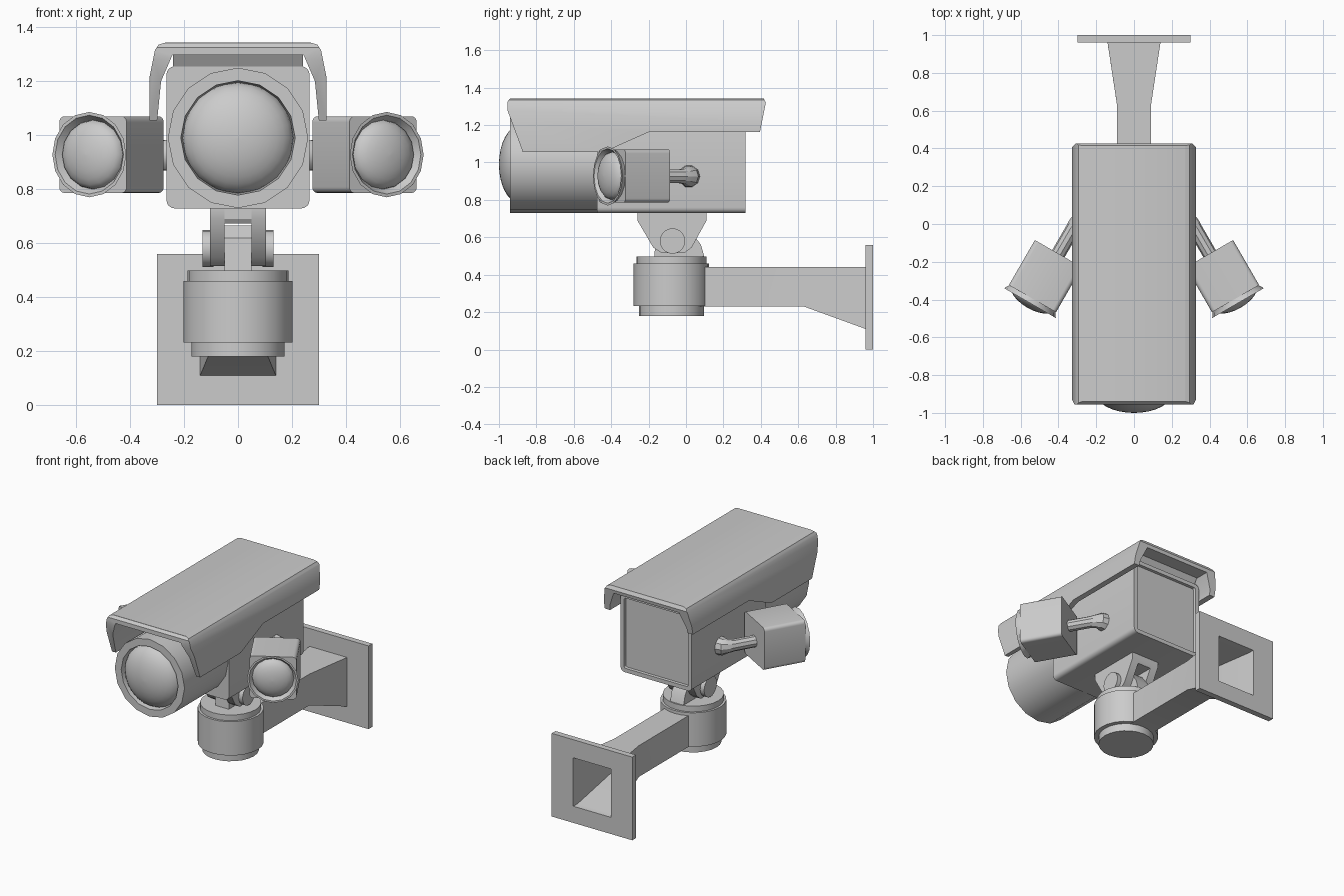
import bpy, bmesh, math
from mathutils import Vector, Matrix

if "Cube" in bpy.data.objects:
    bpy.data.objects.remove(bpy.data.objects["Cube"])

X, Y, Z, FRONT = (1, 0, 0), (0, 1, 0), (0, 0, 1), (0, -1, 0)


def rect(w, h, z, r=0.0, cy=0.0):
    """Rectangle ring of half sizes w, h with optional rounded corners."""
    pts = []
    for k, (sx, sy) in enumerate([(1, 1), (-1, 1), (-1, -1), (1, -1)]):
        for i in range(5 if r else 1):
            a = math.radians(90 * k + 22.5 * i)
            pts.append((sx * (w - r) + r * math.cos(a),
                        cy + sy * (h - r) + r * math.sin(a), z))
    return pts


def circle(r, z, n):
    return [(r * math.cos(2 * math.pi * i / n), r * math.sin(2 * math.pi * i / n), z)
            for i in range(n)]


def loft(name, rings, axis=Z, origin=(0, 0, 0), mirror=False):
    """Skin a list of rings; local z follows axis, local y is up."""
    mat = Matrix.Translation(origin) @ Vector(axis).to_track_quat('Z', 'Y').to_matrix().to_4x4()
    bm = bmesh.new()
    vs = [[bm.verts.new(mat @ Vector(p)) for p in ring] for ring in rings]
    n = len(vs[0])
    for a, b in zip(vs, vs[1:]):
        for i in range(n):
            bm.faces.new((a[i], a[(i + 1) % n], b[(i + 1) % n], b[i]))
    bm.faces.new(vs[0][::-1])
    bm.faces.new(vs[-1])
    bmesh.ops.remove_doubles(bm, verts=bm.verts, dist=1e-5)
    bmesh.ops.recalc_face_normals(bm, faces=bm.faces)
    me = bpy.data.meshes.new(name)
    bm.to_mesh(me)
    bm.free()
    ob = bpy.data.objects.new(name, me)
    bpy.context.collection.objects.link(ob)
    finish(ob, mirror)
    return ob


def finish(ob, mirror=False):
    bpy.ops.object.select_all(action='DESELECT')
    ob.select_set(True)
    bpy.context.view_layer.objects.active = ob
    bpy.ops.object.shade_smooth_by_angle(angle=math.radians(32))
    if mirror:
        ob.modifiers.new("mirror", 'MIRROR')


def lathe(name, profile, n, axis=Z, origin=(0, 0, 0), mirror=False):
    return loft(name, [circle(r, z, n) for r, z in profile], axis, origin, mirror)


def prism(name, poly, a, b, axis, mirror=False):
    return loft(name, [[(u, v, t) for u, v in poly] for t in (a, b)], axis, mirror=mirror)


def dome(r, base, height, steps=8):
    return [(r * math.cos(math.pi / 2 * i / steps) if i < steps else 0.002,
             base + height * math.sin(math.pi / 2 * i / steps)) for i in range(steps + 1)]


# wall plate and hollow tapering arm
loft("wall_bracket", [
    rect(.09, .105, 0, 0, .335), rect(.09, .105, .63, 0, .335), rect(.14, .165, .96, 0, .275),
    rect(.30, .28, .96, 0, .28), rect(.30, .28, 1.0, 0, .28),
    rect(.14, .163, 1.0, 0, .275), rect(.135, .16, .96, 0, .275),
    rect(.085, .10, .63, 0, .335), rect(.085, .10, .12, 0, .335)], Y)

# turning base
lathe("pan_base", [(.173, .18), (.173, .232), (.202, .232), (.202, .46),
                   (.187, .46), (.187, .498)], 24, Z, (0, -.078, 0))

# tilt joint: fixed lug, fork and pins
prism("base_lug", [(-.17, .49), (.10, .49), (.08, .56), (.02, .64), (-.03, .665),
                   (-.11, .665), (-.16, .62)], -.05, .05, X)
prism("fork_leg", [(-.26, .735), (-.26, .69), (-.175, .545), (-.13, .515), (-.01, .515),
                   (.03, .545), (.11, .69), (.11, .735)], .05, .103, X, True)
prism("fork_bridge", [(-.26, .735), (-.26, .69), (-.248, .672), (.10, .672), (.11, .69),
                      (.11, .735)], -.05, .05, X)
lathe("tilt_pin", [(.068, .09), (.068, .132)], 20, X, (0, -.072, .58), True)

# camera body with recessed rear panel
loft("camera_body", [
    rect(.265, .263, -.475, .03, .992), rect(.265, .263, .318, .03, .992),
    rect(.238, .236, .318, .01, .992), rect(.236, .234, .30, .01, .992)], Y)
prism("hood_spacer", [(-.47, 1.25), (-.50, 1.30), (.33, 1.30), (.30, 1.25)], -.24, .24, X)

# front barrel and lens
lathe("lens_barrel", [(.26, .45), (.26, .94), (.212, .94), (.205, .89)], 16, FRONT, (0, 0, .99))
lathe("main_lens", dome(.206, .89, .11), 24, FRONT, (0, 0, .99))

# sun hood: folded shell trimmed to its side outline
half = [(.328, 1.0), (.328, 1.215), (.308, 1.315), (.295, 1.335), (.27, 1.343)]
inner = [(.243, 1.297), (.285, 1.2), (.305, 1.0)]
shell = half + [(-x, z) for x, z in half[::-1]] + [(-x, z) for x, z in inner[::-1]] + inner
hood = prism("sun_hood", shell, -1.1, .6, Y)
cut = prism("hood_cutter", [
    (-.94, 1.36), (-.94, 1.342), (-.955, 1.325), (-.955, 1.28), (-.872, 1.055), (-.44, 1.055),
    (-.20, 1.162), (.395, 1.162), (.427, 1.32), (.415, 1.342), (.415, 1.36)], -.5, .5, X)
cut.hide_render = True
mod = hood.modifiers.new("trim", 'BOOLEAN')
mod.operation, mod.object, mod.solver = 'INTERSECT', cut, 'EXACT'
bpy.context.view_layer.objects.active = hood
bpy.ops.object.modifier_apply(modifier="trim")
bpy.data.objects.remove(cut)
finish(hood)

# angled side lamps
aim, back = (.5, -.866, 0), (.40, -.157, .928)
loft("side_lamp_box", [rect(.144, .142, 0, .022), rect(.144, .142, .275, .022)], aim, back, True)
lathe("side_lamp_rim", [(.14, .25), (.14, .272), (.158, .302), (.146, .302), (.128, .275)],
      16, aim, back, True)
lathe("side_lens", dome(.129, .272, .058, 6), 16, aim, back, True)

# bent stalks with flared roots
curve = bpy.data.curves.new("side_stalk", 'CURVE')
curve.dimensions = '3D'
curve.bevel_depth = .038
curve.bevel_resolution = 3
curve.use_fill_caps = True
path = [(.255, .015, 1.6), (.285, .013, 1.5), (.308, -.005, 1.15), (.33, -.036, 1), (.41, -.174, 1)]
sp = curve.splines.new('POLY')
sp.points.add(len(path) - 1)
for p, (x, y, r) in zip(sp.points, path):
    p.co, p.radius = (x, y, .926, 1), r
stalk = bpy.data.objects.new("side_stalk", curve)
bpy.context.collection.objects.link(stalk)
bpy.ops.object.select_all(action='DESELECT')
stalk.select_set(True)
bpy.context.view_layer.objects.active = stalk
bpy.ops.object.convert(target='MESH')
finish(bpy.context.object, True)
